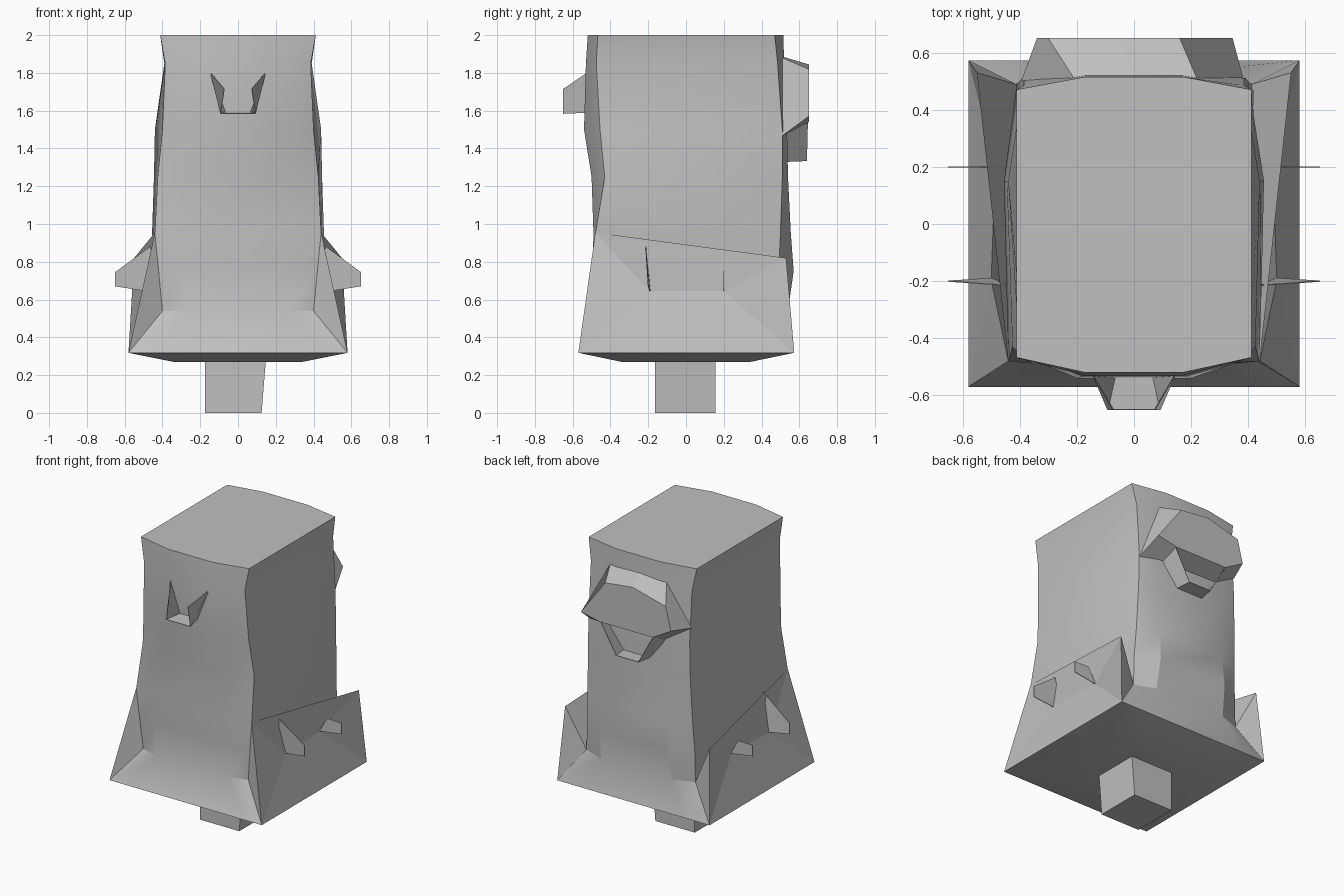
import bpy
import bmesh
import math

cube = bpy.data.objects.get("Cube")
if cube:
    bpy.data.objects.remove(cube, do_unlink=True)

grey = bpy.data.materials.new("plain_grey")
grey.use_nodes = True
COLOUR = (0.53, 0.53, 0.53, 1)
grey.diffuse_color = COLOUR
grey.node_tree.nodes["Principled BSDF"].inputs["Base Color"].default_value = COLOUR


def build(name, verts, faces, mirror=False, thickness=0, smooth=False):
    mesh = bpy.data.meshes.new(name)
    mesh.from_pydata(verts, [], faces)
    bm = bmesh.new()
    bm.from_mesh(mesh)
    if mirror:
        geom = bm.verts[:] + bm.edges[:] + bm.faces[:]
        bmesh.ops.mirror(bm, geom=geom, axis='X', merge_dist=0.0001)
    bmesh.ops.recalc_face_normals(bm, faces=bm.faces[:])
    bm.to_mesh(mesh)
    bm.free()
    mesh.materials.append(grey)
    obj = bpy.data.objects.new(name, mesh)
    bpy.context.collection.objects.link(obj)
    if thickness:
        mod = obj.modifiers.new("thickness", 'SOLIDIFY')
        mod.thickness = thickness
        mod.offset = 0
    if smooth:
        bpy.ops.object.select_all(action='DESELECT')
        obj.select_set(True)
        bpy.context.view_layer.objects.active = obj
        bpy.ops.object.shade_smooth_by_angle(angle=math.radians(20))
    return obj


def bridge(n, start=0):
    """Quads joining one closed ring of n points to the next."""
    return [(start + i, start + (i + 1) % n, start + n + (i + 1) % n, start + n + i)
            for i in range(n)]


# Body: each section gives height, front panel, front corner, side bulge,
# back corner and back panel as half width and depth
sections = [
    (.27, (.2, -.34), (.34, -.34), .34, (.34, .34), (.2, .34)),
    (.318, (.45, -.57), (.58, -.57), .58, (.58, .573), (.4, .573)),
    (.54, (.27, -.5), (.4, -.46), .42, (.415, .49), (.27, .54)),
    (.75, (.28, -.495), (.42, -.47), .43, (.41, .49), (.26, .57)),
    (.95, (.27, -.49), (.44, -.48), .455, (.4, .5), (.25, .555)),
    (1.25, (.23, -.5), (.425, -.43), .445, (.39, .51), (.25, .54)),
    (1.5, (.2, -.54), (.4, -.455), .44, (.385, .51), (.25, .535)),
    (1.85, (.17, -.53), (.385, -.475), .39, (.385, .485), (.17, .52)),
    (2.0, (.17, -.52), (.412, -.467), .412, (.412, .47), (.17, .515)),
]
N = 10
verts, faces = [], []
for r, (z, front_mid, front_corner, bulge, back_corner, back_mid) in enumerate(sections):
    half = [front_mid, front_corner, (bulge, .15), back_corner, back_mid]
    verts += [(x, y, z) for x, y in half]
    verts += [(-x, y, z) for x, y in reversed(half)]
    if r:
        faces += bridge(N, (r - 1) * N)
faces.append(tuple(range(N)))
faces.append(tuple(range(len(verts) - N, len(verts))))
build("body", verts, faces, smooth=True)

# Flared side skirts with a dented middle, rising to a ridge at the back
build("side_skirts",
      [(.44, -.48, .955), (.58, -.57, .318), (.58, .573, .318),
       (.55, .53, .82), (.415, .49, .54), (.4, -.46, .54),
       (.5, -.195, .645), (.485, .2, .645)],
      [(0, 1, 6), (1, 2, 7, 6), (2, 3, 7), (0, 6, 7, 3),
       (3, 2, 4), (0, 3, 4), (0, 1, 5)], mirror=True)

# Thin fins on both sides
build("front_fins",
      [(.44, -.215, .9), (.65, -.2, .745), (.65, -.2, .67), (.49, -.19, .645)],
      [(0, 1, 2, 3)], mirror=True, thickness=0.004)
build("back_fins",
      [(.54, .2, .75), (.65, .2, .745), (.65, .2, .67), (.48, .2, .645)],
      [(0, 1, 2, 3)], mirror=True, thickness=0.004)


# Open scoops: tapered side walls and a floor
def scoop(name, root_top, tip_top, tip_low, root_low):
    right = [root_top, tip_top, tip_low, root_low]
    left = [(-x, y, z) for x, y, z in right]
    build(name, right + left, [(0, 1, 2, 3), (4, 5, 6, 7), (2, 3, 7, 6)],
          thickness=0.004)


scoop("front_scoop", (.145, -.525, 1.8), (.072, -.65, 1.715),
      (.092, -.65, 1.585), (.065, -.53, 1.59))
scoop("back_scoop", (.22, .51, 1.48), (.2, .645, 1.54),
      (.085, .64, 1.335), (.1, .52, 1.33))

# Hood on the back: lopsided faceted front joined to a wider root
hood_front = [(.2, 1.54), (.345, 1.57), (.16, 1.82), (-.05, 1.845),
              (-.3, 1.78), (-.34, 1.62), (-.2, 1.54)]
hood_root = [(.22, .51, 1.47), (.385, .5, 1.46), (.22, .51, 1.88),
             (0, .515, 1.885), (-.21, .51, 1.87), (-.395, .5, 1.6),
             (-.22, .51, 1.48)]
S = len(hood_front)
build("back_hood", [(x, .65, z) for x, z in hood_front] + hood_root,
      bridge(S) + [tuple(range(S)), tuple(range(S, 2 * S))])

# Square peg underneath
peg = [(x, y, z) for z in (0, .32)
       for x, y in ((-.175, -.165), (.125 + z * .08, -.165),
                    (.125 + z * .08, .155), (-.175, .155))]
build("foot_peg", peg, bridge(4) + [(0, 1, 2, 3), (4, 5, 6, 7)])
